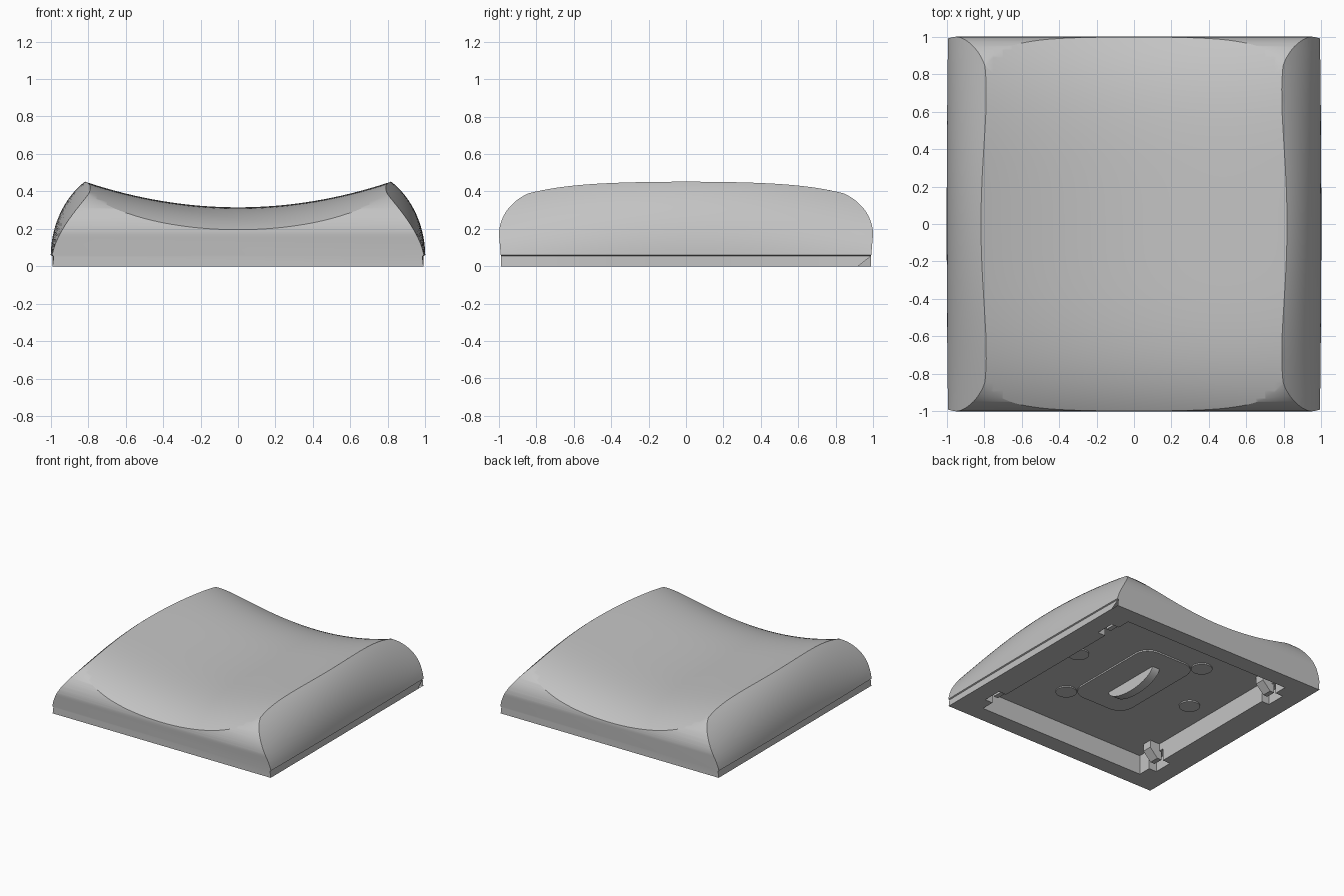
import bpy, bmesh, math

if "Cube" in bpy.data.objects:
    bpy.data.objects.remove(bpy.data.objects["Cube"])

grey = bpy.data.materials.new("light_grey")
grey.use_nodes = True
colour = (0.55, 0.55, 0.55, 1)
grey.diffuse_color = colour
grey.node_tree.nodes["Principled BSDF"].inputs["Base Color"].default_value = colour


def make(name, bm):
    bmesh.ops.recalc_face_normals(bm, faces=bm.faces)
    mesh = bpy.data.meshes.new(name)
    bm.to_mesh(mesh)
    bm.free()
    obj = bpy.data.objects.new(name, mesh)
    bpy.context.collection.objects.link(obj)
    mesh.materials.append(grey)
    return obj


def loft(name, rings):
    """Closed solid through a list of equal point rings."""
    bm = bmesh.new()
    rows = [[bm.verts.new(p) for p in ring] for ring in rings]
    n = len(rows[0])
    for a, b in zip(rows, rows[1:]):
        for i in range(n):
            j = (i + 1) % n
            bm.faces.new((a[i], a[j], b[j], b[i]))
    bm.faces.new(rows[0])
    bm.faces.new(rows[-1])
    return make(name, bm)


def box(name, x, y, z):
    ring = [(x[0], y[0]), (x[1], y[0]), (x[1], y[1]), (x[0], y[1])]
    return loft(name, [[(u, v, h) for u, v in ring] for h in z])


def combine(obj, cutter, operation):
    mod = obj.modifiers.new("cut", 'BOOLEAN')
    mod.operation, mod.solver, mod.object = operation, 'EXACT', cutter
    bpy.context.view_layer.objects.active = obj
    bpy.ops.object.modifier_apply(modifier=mod.name)
    bpy.data.objects.remove(cutter)


def smooth(obj, degrees):
    bpy.ops.object.select_all(action='DESELECT')
    obj.select_set(True)
    bpy.context.view_layer.objects.active = obj
    bpy.ops.object.shade_smooth_by_angle(angle=math.radians(degrees))


def mirrored(half):
    return half + [(-u, z) for u, z in reversed(half)]


def spread(low, high, steps):
    return [low + (high - low) * i / steps for i in range(steps + 1)]


# Dished top, sinking toward both ends
def dish_height(x, y):
    return 0.315 + 0.138 * (x / 0.82) ** 2 - 0.12 * abs(y) ** 4.5


xs = spread(-1.1, 1.1, 44)
body = loft("cushion_shell", [
    [(-1.1, y, -0.4)] + [(x, y, dish_height(x, y)) for x in xs] + [(1.1, y, -0.4)]
    for y in spread(-1.1, 1.1, 52)])

# Bulging flanks, drawn in toward the corners
lip = [(0.99, 0), (0.99, 0.055)]
flank = mirrored(lip + [(0.6 + 0.4 * math.cos(a), 0.05 + 0.479 * math.sin(a))
                        for a in spread(0.02, 1.35, 20)])


def flank_ring(y):
    return [(u - math.copysign(0.5 * y * y * z ** 1.5, u), y, z) for u, z in flank]


combine(body, loft("flanks", [flank_ring(y) for y in spread(-1.15, 1.15, 30)]), 'INTERSECT')

# Rounded front and back walls
wall = mirrored(lip + [(0.7 + 0.3 * math.cos(a), 0.17 + 0.25 * math.sin(a))
                       for a in spread(0, 1.08, 18)] + [(0.5, 0.54)])
combine(body, loft("end_walls", [[(x, u, z) for u, z in wall] for x in (-1.2, 1.2)]), 'INTERSECT')

# Hollow underside with four notches in the rim
ceiling = 0.16
combine(body, box("hollow", (-0.77, 0.77), (-0.85, 0.85), (-0.1, ceiling)), 'DIFFERENCE')
for sx in (-1, 1):
    for sy in (-1, 1):
        x = sorted((sx * 0.7, sx * 0.84))
        y = sorted((sy * 0.58, sy * 0.74))
        combine(body, box("notch", x, y, (-0.1, 0.1)), 'DIFFERENCE')
smooth(body, 28)

# Wedge clips inside the notches
for side, sx in (("left", 1), ("right", -1)):
    for end, sy in (("front", -1), ("back", 1)):
        profile = [(0.79, 0.03), (0.75, 0.03), (0.68, 0.1), (0.68, 0.17), (0.79, 0.17)]
        loft(f"clip_{side}_{end}", [[(sx * x, sy * y, z) for x, z in profile]
                                    for y in (0.62, 0.7)])

# Rounded mounting plate
plate_ring = []
for k, (sx, sy) in enumerate([(1, 1), (-1, 1), (-1, -1), (1, -1)]):
    for a in spread(k * math.pi / 2, (k + 1) * math.pi / 2, 6):
        plate_ring.append((sx * 0.13 + 0.12 * math.cos(a), sy * 0.32 + 0.12 * math.sin(a)))
plate = loft("mounting_plate", [[(x, y, z) for x, y in plate_ring]
                                for z in (ceiling - 0.012, ceiling + 0.01)])
smooth(plate, 30)

# Half-round fin hanging below the plate
fin_arc = [(0.26 * math.cos(a), ceiling - 0.11 * math.sin(a)) for a in spread(0, math.pi, 20)]
fin = loft("center_fin", [[(x, y, z) for y, z in fin_arc] for x in (-0.035, 0.035)])
smooth(fin, 30)

# Low round bosses on the ceiling
for i, (x, y) in enumerate([(0.28, -0.46), (-0.28, 0.46), (0.57, 0.03), (-0.57, -0.03)]):
    circle = [(x + 0.08 * math.cos(a), y + 0.08 * math.sin(a))
              for a in spread(0, 2 * math.pi, 24)[:-1]]
    boss = loft(f"boss_{i + 1}", [[(u, v, z) for u, v in circle]
                                  for z in (ceiling - 0.01, ceiling + 0.01)])
    smooth(boss, 30)
